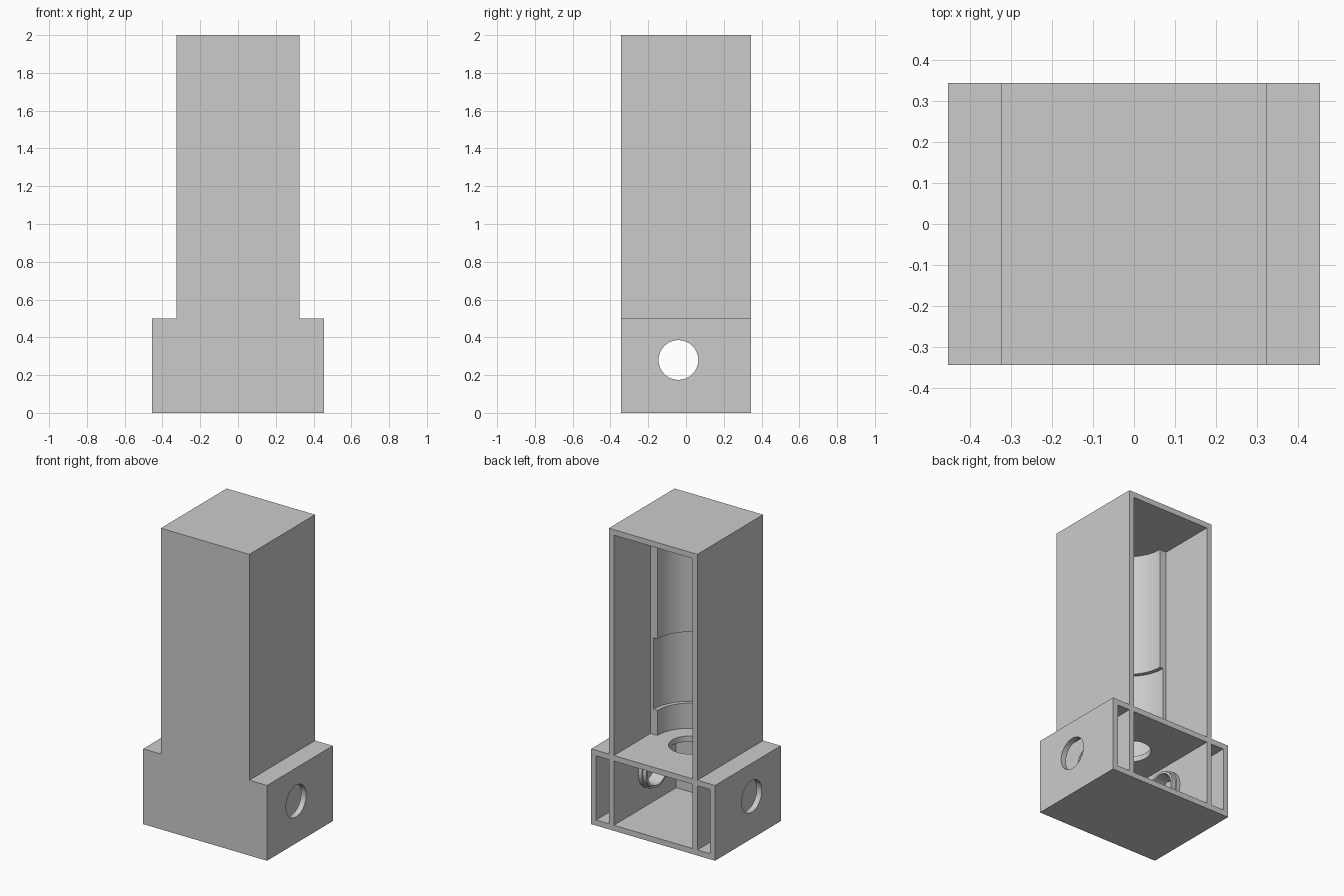
import bpy
import math

if "Cube" in bpy.data.objects:
    bpy.data.objects.remove(bpy.data.objects["Cube"], do_unlink=True)

WALL = 0.037
HALF_X, HALF_Y, TOWER_X = 0.455, 0.345, 0.325
BASE_Z, TOP_Z = 0.5, 2.0
AXIS_Y, BORE_Z = -0.04, 0.28
INNER_X = TOWER_X - WALL
FRONT = -HALF_Y + WALL

grey = bpy.data.materials.new("light grey plastic")
grey.use_nodes = True
colour = (0.6, 0.6, 0.6, 1)
grey.diffuse_color = colour
grey.node_tree.nodes["Principled BSDF"].inputs["Base Color"].default_value = colour


def box(name, x0, x1, y0, y1, z0, z1):
    centre = ((x0 + x1) / 2, (y0 + y1) / 2, (z0 + z1) / 2)
    bpy.ops.mesh.primitive_cube_add(size=1, location=centre)
    ob = bpy.context.object
    ob.name = name
    ob.scale = (x1 - x0, y1 - y0, z1 - z0)
    bpy.ops.object.transform_apply(location=True, rotation=True, scale=True)
    return ob


def rod(name, radius, start, end, along_x=False):
    mid = (start + end) / 2
    bpy.ops.mesh.primitive_cylinder_add(
        vertices=64, radius=radius, depth=abs(end - start),
        location=(mid, AXIS_Y, BORE_Z) if along_x else (0, AXIS_Y, mid),
        rotation=(0, math.pi / 2 if along_x else 0, 0))
    ob = bpy.context.object
    ob.name = name
    bpy.ops.object.transform_apply(location=True, rotation=True, scale=True)
    return ob


def combine(ob, tool, operation="DIFFERENCE"):
    mod = ob.modifiers.new("combine", "BOOLEAN")
    mod.operation = operation
    mod.solver = "EXACT"
    mod.object = tool
    bpy.context.view_layer.objects.active = ob
    bpy.ops.object.modifier_apply(modifier=mod.name)
    bpy.data.objects.remove(tool, do_unlink=True)


def finish(ob):
    ob.data.materials.clear()
    ob.data.materials.append(grey)
    bpy.ops.object.select_all(action="DESELECT")
    ob.select_set(True)
    bpy.context.view_layer.objects.active = ob
    bpy.ops.object.shade_smooth_by_angle(angle=math.radians(30))


# Housing: wide foot with a narrower tower
housing = box("housing", -HALF_X, HALF_X, -HALF_Y, HALF_Y, 0, BASE_Z)
combine(housing, box("tower", -TOWER_X, TOWER_X, -HALF_Y, HALF_Y, 0.2, TOP_Z), "UNION")

# Tower chamber, open at the back, with a stepped half-round cradle in front
ceiling = TOP_Z - WALL
combine(housing, box("chamber", -INNER_X, INNER_X, AXIS_Y, 1, BASE_Z, ceiling))
combine(housing, rod("cradle", 0.238, BASE_Z, ceiling))
combine(housing, rod("wide_cradle", 0.265, 0.667, 1.14))

# Three foot compartments, open at the back
for x0, x1 in ((-INNER_X, INNER_X), (TOWER_X, HALF_X - WALL), (WALL - HALF_X, -TOWER_X)):
    combine(housing, box("cell", x0, x1, FRONT, 1, WALL, BASE_Z - WALL))

# Round hole in the shelf, and cross bore through all side walls
combine(housing, rod("shelf_hole", 0.128, 0.4, 0.6))
combine(housing, rod("cross_bore", 0.105, -1, 1, True))
finish(housing)

# Stepped collars around the bore on the inner walls
for side, name in ((1, "left_collar"), (-1, "right_collar")):
    root = side * (INNER_X + 0.01)
    collar = rod(name, 0.13, root, side * 0.262, True)
    combine(collar, rod("lip", 0.12, side * 0.28, side * 0.235, True), "UNION")
    combine(collar, rod("collar_bore", 0.105, -1, 1, True))
    finish(collar)
